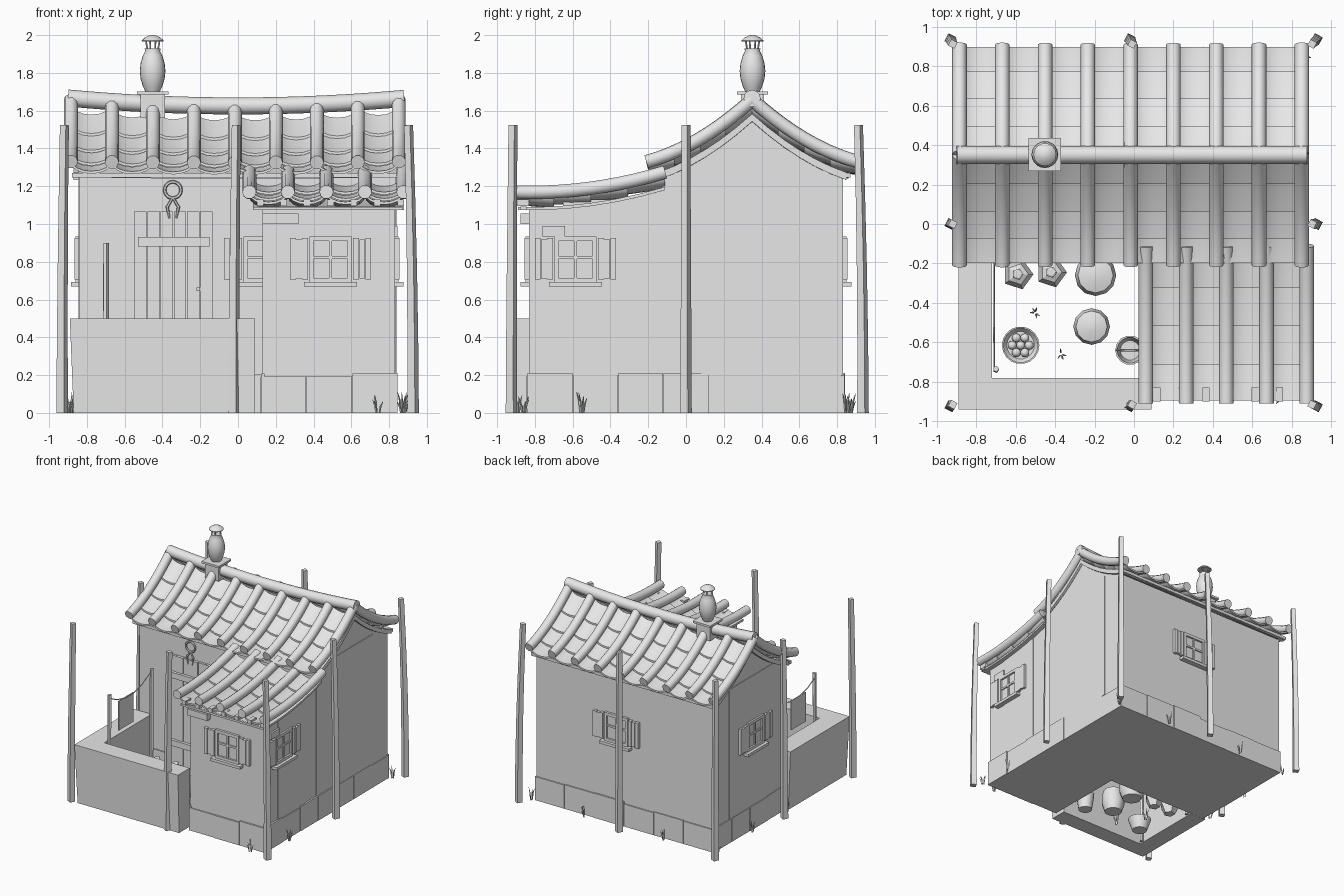
import bpy, bmesh, math, random
from mathutils import Matrix, Vector

random.seed(4)
if "Cube" in bpy.data.objects:
    bpy.data.objects.remove(bpy.data.objects["Cube"], do_unlink=True)

clay = bpy.data.materials.new("plain_grey")
clay.use_nodes = True
clay.diffuse_color = (0.8, 0.8, 0.8, 1)
clay.node_tree.nodes["Principled BSDF"].inputs["Base Color"].default_value = (0.8, 0.8, 0.8, 1)


def finish(name, bm, smooth=False):
    bmesh.ops.recalc_face_normals(bm, faces=bm.faces)
    mesh = bpy.data.meshes.new(name)
    bm.to_mesh(mesh)
    bm.free()
    mesh.materials.append(clay)
    ob = bpy.data.objects.new(name, mesh)
    bpy.context.collection.objects.link(ob)
    if smooth:
        bpy.ops.object.select_all(action='DESELECT')
        ob.select_set(True)
        bpy.context.view_layer.objects.active = ob
        bpy.ops.object.shade_smooth_by_angle(angle=math.radians(40))
    return ob


def loft(name, strips, smooth=False):
    """Skin each list of closed rings and cap both ends."""
    bm = bmesh.new()
    for rings in strips:
        rows = [[bm.verts.new(p) for p in ring] for ring in rings]
        n = len(rows[0])
        for a, b in zip(rows, rows[1:]):
            for i in range(n):
                j = (i + 1) % n
                bm.faces.new((a[i], a[j], b[j], b[i]))
        bm.faces.new(rows[0])
        bm.faces.new(rows[-1])
    return finish(name, bm, smooth)


def boxes(name, items, matrix=Matrix()):
    """Join boxes given as (x0, x1, y0, y1, z0, z1)."""
    bm = bmesh.new()
    for x0, x1, y0, y1, z0, z1 in items:
        m = Matrix.Translation(((x0 + x1) / 2, (y0 + y1) / 2, (z0 + z1) / 2))
        m = m @ Matrix.Diagonal((x1 - x0, y1 - y0, z1 - z0, 1))
        bmesh.ops.create_cube(bm, size=1, matrix=matrix @ m)
    return finish(name, bm)


def tube(path, radii, n=10, turn=0.0):
    """Rings of a round bar along a path."""
    pts = [Vector(p) for p in path]
    rings = []
    for i, p in enumerate(pts):
        t = (pts[min(i + 1, len(pts) - 1)] - pts[max(i - 1, 0)]).normalized()
        side = Vector((1, 0, 0)) if abs(t.x) < 0.8 else Vector((0, 1, 0))
        up = t.cross(side).normalized()
        side = up.cross(t)
        r = radii[i] if isinstance(radii, (list, tuple)) else radii
        rings.append([p + r * (math.cos(a) * side + math.sin(a) * up)
                      for a in (turn + math.tau * k / n for k in range(n))])
    return rings


def lathe(name, x, y, profile, n=16, smooth=True):
    return loft(name, [[[(x + r * math.cos(math.tau * k / n), y + r * math.sin(math.tau * k / n), z)
                         for k in range(n)] for r, z in profile]], smooth)


# Roof curves: height at x and distance d down from the top edge
def main_z(x, d):
    sag = (0.035 * (1 - d / 0.56) + 0.005) * (1 - (x / 0.88) ** 2)
    return 1.66 - 0.908 * d + 0.569 * d * d - sag


def low_z(x, d):
    return 1.275 - 0.3 * d + 0.21 * d * d


def tiled_slope(name, xs, height, length, top_y, direction, rows):
    cover = []
    for x in xs:
        ds = [length * i / 10 for i in range(11)]
        cover.append(tube([(x, top_y + direction * d, height(x, d)) for d in ds], 0.037))
    loft(name + "_cover_tiles", cover, True)
    pans, n = [], 8
    for a, b in zip(xs, xs[1:]):
        mid, half = (a + b) / 2, (b - a) / 2
        for r in range(rows):
            rings = []
            for s in (0, 0.5, 1):
                d = length * min(1, (r + s * 1.08) / rows) * 0.98
                z, y = height(mid, d) + 0.02 * s - 0.012, top_y + direction * d
                arc = [(math.cos(math.pi * k / n), math.sin(math.pi * k / n)) for k in range(n + 1)]
                rings.append([(mid + half * c, y, z - 0.06 * q) for c, q in arc] +
                             [(mid + half * c, y, z - 0.06 * q - 0.014) for c, q in reversed(arc)])
            pans.append(rings)
    loft(name + "_pan_tiles", pans, True)


main_xs = [-0.885 + 0.217 * i for i in range(9)]
low_xs = [0.06 + 0.204 * i for i in range(5)]
tiled_slope("front_roof", main_xs, main_z, 0.56, 0.35, -1, 4)
tiled_slope("back_roof", main_xs, main_z, 0.56, 0.35, 1, 4)
tiled_slope("low_roof", low_xs, low_z, 0.8, -0.11, -1, 4)
loft("ridge_tile", [tube([(x / 10, 0.35, main_z(x / 10, 0) + 0.005) for x in range(-9, 10)][:-1]
                         + [(0.88, 0.35, 1.665)], 0.045, 12)], True)


# House walls, cut to the roof curves
def slope_line(x, reach, drop):
    steps = [reach * i / 6 for i in range(-6, 7)]
    return [(x, 0.35 + d, main_z(x, abs(d)) - drop) for d in steps]


def gable(x):
    top = [(x, p[1], p[2]) for p in slope_line(0.88, 0.48, 0.11)]
    return [(x, -0.13, 0)] + top + [(x, 0.83, 0)]


def shed(x):
    top = [(x, -0.11 - d, low_z(x, d) - 0.095) for d in (0.72, 0.5, 0.3, 0.15, 0.02)]
    return [(x, -0.83, 0)] + top + [(x, -0.13, 0)]


loft("house_walls", [[gable(-0.84), gable(0.835)]])
loft("side_room_walls", [[shed(0.13), shed(0.83)]])

# Boards below the tiles
def board(xs, reach, top, bottom):
    return [slope_line(x, reach, top) + slope_line(x, reach, bottom)[::-1] for x in xs]


loft("roof_deck", [board([-0.86, -0.5, 0, 0.5, 0.84], 0.51, 0.083, 0.097)])
loft("barge_boards", [board(e, 0.5, 0.075, 0.115) for e in ((-0.87, -0.845), (0.84, 0.86))])


def shed_board(x, top, bottom):
    ds = [0.78 * i / 6 for i in range(7)]
    return ([(x, -0.11 - d, low_z(x, d) - top) for d in ds] +
            [(x, -0.11 - d, low_z(x, d) - bottom) for d in reversed(ds)])


loft("low_roof_deck", [[shed_board(x, 0.078, 0.095) for x in (0.08, 0.87)]])
boxes("low_eave_beam", [(0.1, 0.88, -0.875, -0.845, 1.075, 1.092)])
boxes("low_rafter_ends", [(x, x + 0.035, -0.9, -0.83, 1.095, 1.13) for x in
                          [0.1 + 0.124 * i for i in range(7)]])
boxes("eave_beams", [(-0.88, 0.86, y, y + 0.03, 1.245, 1.27) for y in (-0.17, 0.84)])

# Stone plinth slabs
slabs = []
for axis, line, a, b, n in (("x", 0.83, -0.845, 0.845, 6), ("x", -0.83, 0.12, 0.845, 3),
                            ("x", -0.13, -0.845, 0.13, 3), ("y", -0.84, -0.14, 0.84, 4),
                            ("y", 0.832, -0.84, 0.84, 7), ("y", 0.132, -0.84, -0.13, 3)):
    for i in range(n):
        p, q = a + (b - a) * i / n + 0.002, a + (b - a) * (i + 1) / n - 0.002
        h = random.uniform(0.19, 0.212)
        t = random.uniform(0.008, 0.014)
        slabs.append((p, q, line - t, line + t, 0, h) if axis == "x" else
                     (line - t, line + t, p, q, 0, h))
boxes("plinth_slabs", slabs)

# Plaster panels and lintels
boxes("plaster_panels", [(0.83, 0.84, 0.08, 0.63, 0.2, 1.31), (0.825, 0.835, -0.65, -0.28, 0.2, 1.13),
                         (-0.845, -0.835, 0.02, 0.62, 0.2, 1.31)])
boxes("lintels", [(0.13, 0.32, -0.875, -0.83, 1.0, 1.055), (0.825, 0.845, -0.76, -0.64, 0.935, 0.99)])

# Courtyard wall, wider at the top
def yard(ox, oy, z):
    return [(ox, oy, z), (0.09, oy, z), (0.09, -0.78, z), (-0.72, -0.78, z),
            (-0.72, -0.14, z), (ox, -0.14, z)]


loft("courtyard_wall", [[yard(-0.87, -0.925, 0), yard(-0.89, -0.94, 0.49), yard(-0.89, -0.94, 0.5)]])


# Shuttered windows, modelled facing -y and turned to each wall
def window(name, x, y, turn):
    m = Matrix.Translation((x, y, 0)) @ Matrix.Rotation(turn, 4, 'Z')
    parts = [(-0.105, 0.105, -0.004, 0.01, 0.7, 0.93), (-0.14, 0.14, -0.045, 0.01, 0.668, 0.692),
             (-0.11, 0.11, -0.02, 0.01, 0.91, 0.935), (-0.11, 0.11, -0.02, 0.01, 0.692, 0.715),
             (-0.008, 0.008, -0.014, 0.01, 0.7, 0.92), (-0.1, 0.1, -0.014, 0.01, 0.815, 0.831)]
    for s in (-1, 1):
        parts.append((s * 0.1 - 0.011, s * 0.1 + 0.011, -0.02, 0.01, 0.692, 0.935))
        for i in range(3):
            u = s * (0.135 + 0.032 * i)
            h = 0.006 * (i % 2)
            parts.append((u - 0.015, u + 0.015, -0.025, 0.0, 0.705 + h, 0.925 - h))
    boxes(name, parts, m)


window("side_room_front_window", 0.49, -0.83, 0)
window("side_room_left_window", 0.83, -0.585, math.pi / 2)
window("house_front_window", 0.14, -0.13, 0)
window("house_back_window", 0.07, 0.83, math.pi)
window("house_right_window", -0.84, 0.28, -math.pi / 2)

# Plank door with wreath
boxes("door_planks", [(-0.55 + 0.07 * i, -0.484 + 0.07 * i, -0.15 - 0.004 * (i % 2), -0.13, 0.05, 1.065)
                      for i in range(6)])
boxes("door_bars", [(-0.53, -0.15, -0.175, -0.14, z, z + 0.05) for z in (0.88, 0.3)])
boxes("door_latch", [(-0.22, -0.2, -0.17, -0.14, 0.645, 0.665)])
ring = [(-0.345 + 0.043 * math.cos(a), -0.15, 1.18 + 0.043 * math.sin(a))
        for a in (math.tau * k / 16 for k in range(17))]
bpy.ops.mesh.primitive_torus_add(major_segments=20, minor_segments=6, major_radius=0.043, minor_radius=0.009,
                                 location=(-0.345, -0.15, 1.18), rotation=(math.pi / 2, 0, 0))
bpy.context.object.name = "door_wreath"
bpy.context.object.data.materials.append(clay)
loft("wreath_ribbons", [tube([(-0.345, -0.15, 1.14), (-0.345 + s * 0.03, -0.155, 1.09),
                              (-0.345 + s * 0.018, -0.155, 1.03)], [0.006, 0.009, 0.005], 6) for s in (-1, 1)])

# Fence posts around the plot, slightly bent
posts = []
for x, y in [(x, y) for x in (-0.925, -0.015, 0.915) for y in (-0.92, 0, 0.925) if x != -0.015 or y]:
    bx, by = 0.012 * (x > 0) - 0.006 * (x < 0), 0.012 * (y > 0) - 0.004 * (y < 0)
    posts.append(tube([(x + bx * (1 - 2 * t * t), y + by * (1 - 2 * t * t), 1.523 * t)
                       for t in (0, 0.25, 0.5, 0.75, 1)], [0.032, 0.03, 0.028, 0.026, 0.025], 4, 0.3))
loft("posts", posts)

# Washing line
loft("line_poles", [tube([(-0.7, y, 0), (-0.7, y + 0.005, 0.9)], 0.016, 5) for y in (-0.74, -0.17)])
sag_line = [(-0.71, -0.74 + 0.57 * t, 0.87 - 0.36 * t * (1 - t)) for t in (0, 0.2, 0.4, 0.6, 0.8, 1)]
loft("line_rope", [tube(sag_line, 0.004, 5)])
boxes("hanging_cloth", [(-0.715, -0.707, -0.6, -0.4, 0.54, 0.79)])

# Chimney: saddle block, jar, struts and cap
cx, cy = -0.452, 0.352
boxes("chimney_base", [(cx - 0.065, cx + 0.065, cy - 0.06, cy + 0.06, 1.56, 1.69),
                       (cx - 0.083, cx + 0.083, cy - 0.083, cy + 0.083, 1.685, 1.702)])
lathe("chimney_jar", cx, cy, [(0.038, 1.7), (0.052, 1.73), (0.064, 1.77), (0.068, 1.81), (0.064, 1.85),
                              (0.052, 1.89), (0.04, 1.915), (0.042, 1.93), (0.03, 1.93)], 20)
loft("cap_struts", [tube([(cx + 0.03 * math.cos(a), cy + 0.03 * math.sin(a), 1.92),
                          (cx + 0.04 * math.cos(a), cy + 0.04 * math.sin(a), 1.975)], 0.005, 5)
                    for a in (0.4, 1.97, 3.54, 5.11)])
lathe("chimney_cap", cx, cy, [(0.057, 1.966), (0.058, 1.972), (0.04, 1.988), (0.018, 1.998), (0.005, 2.0)], 16)

# Courtyard pots, sacks, fruit basket and bucket
for i, (x, y) in enumerate(((-0.59, -0.255), (-0.42, -0.245))):
    lathe(f"lidded_pot_{i + 1}", x, y, [(0.045, 0), (0.078, 0.07), (0.08, 0.12), (0.055, 0.17),
                                        (0.03, 0.18), (0.03, 0.205), (0.02, 0.21)], 5, False)
for i, (x, y, r) in enumerate(((-0.195, -0.26, 0.105), (-0.215, -0.52, 0.093))):
    lathe(f"grain_barrel_{i + 1}", x, y, [(r * 0.75, 0), (r, 0.07), (r, 0.13), (r * 0.85, 0.19), (r * 0.3, 0.205)], 12)
lathe("fruit_basket", -0.575, -0.615, [(0.06, 0), (0.095, 0.1), (0.088, 0.1), (0.07, 0.075)], 18)
bm = bmesh.new()
for k in range(7):
    r = 0.043 if k else 0
    spot = Vector((-0.575 + r * math.cos(k * 1.047), -0.615 + r * math.sin(k * 1.047), 0.1 + 0.02 * (k == 0)))
    bmesh.ops.create_icosphere(bm, subdivisions=2, radius=0.023, matrix=Matrix.Translation(spot))
finish("fruit", bm, True)
lathe("bucket", -0.02, -0.64, [(0.055, 0), (0.075, 0.14), (0.066, 0.14), (0.05, 0.03)], 14)
loft("bucket_handle", [tube([(-0.02 + 0.07 * math.cos(a), -0.64, 0.13 + 0.06 * math.sin(a))
                             for a in (math.pi * k / 8 for k in range(9))], 0.006, 6)])

# Grass tufts
blades = []
for x, y in ((0.74, -0.89), (0.88, -0.86), (0.87, -0.55), (0.87, 0.85), (-0.89, -0.1), (-0.88, 0.83),
             (-0.88, 0.35), (-0.4, 0.87), (0.35, 0.87), (-0.5, -0.45), (-0.37, -0.66)):
    for k in range(5):
        a, h = random.uniform(0, 6.28), random.uniform(0.05, 0.11)
        dx, dy = 0.022 * math.cos(a), 0.022 * math.sin(a)
        blades.append(tube([(x + dx * 0.4, y + dy * 0.4, 0), (x + dx * 0.7, y + dy * 0.7, h * 0.6),
                            (x + dx * 1.3, y + dy * 1.3, h)], [0.004, 0.005, 0.001], 4))
loft("grass_tufts", blades)
